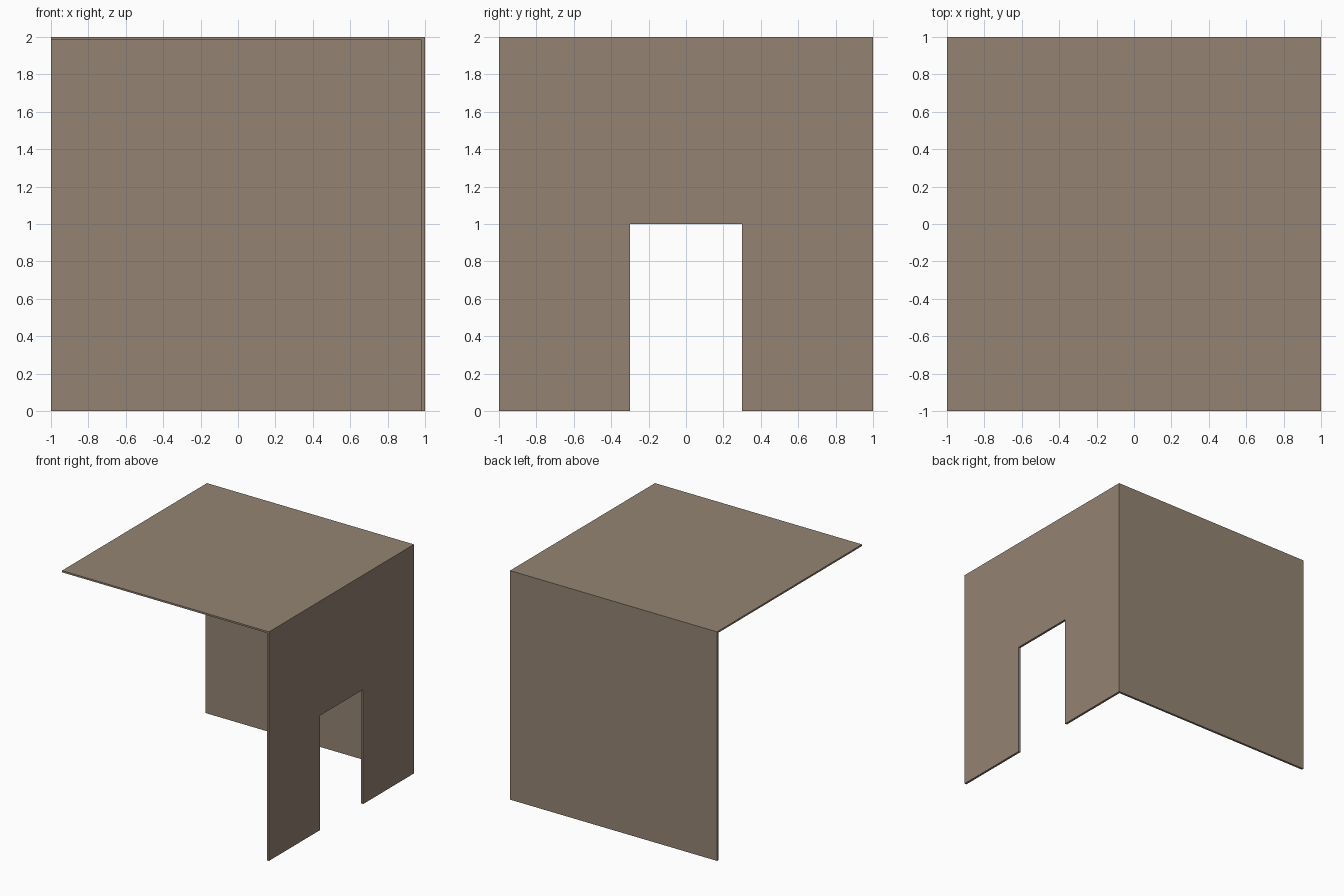
import bpy
import bmesh

cube = bpy.data.objects.get("Cube")
if cube:
    bpy.data.objects.remove(cube, do_unlink=True)

WALL = 0.02       # wall thickness
ROOF = 0.015      # roof thickness
TOP = 2.0 - ROOF  # underside of the roof

# Single flat colour
taupe = bpy.data.materials.new("warm_taupe")
taupe.use_nodes = True
colour = (0.296, 0.231, 0.171, 1.0)
taupe.diffuse_color = colour
bsdf = taupe.node_tree.nodes["Principled BSDF"]
bsdf.inputs["Base Color"].default_value = colour
bsdf.inputs["Roughness"].default_value = 0.9


def panel(name, outline, depth):
    """Extrude a flat outline along the depth vector into a solid panel."""
    bm = bmesh.new()
    face = bm.faces.new([bm.verts.new(p) for p in outline])
    ext = bmesh.ops.extrude_face_region(bm, geom=[face], use_keep_orig=True)
    verts = [g for g in ext["geom"] if isinstance(g, bmesh.types.BMVert)]
    bmesh.ops.translate(bm, verts=verts, vec=depth)
    bmesh.ops.recalc_face_normals(bm, faces=bm.faces[:])
    mesh = bpy.data.meshes.new(name)
    bm.to_mesh(mesh)
    bm.free()
    mesh.materials.append(taupe)
    obj = bpy.data.objects.new(name, mesh)
    bpy.context.collection.objects.link(obj)
    return obj


# Flat roof over the whole footprint
panel("roof", [(-1, -1, TOP), (1, -1, TOP), (1, 1, TOP), (-1, 1, TOP)], (0, 0, ROOF))

# Solid back wall, butting against the doorway wall
inner = 1 - WALL
panel("back_wall", [(-1, inner, 0), (inner, inner, 0), (inner, inner, TOP), (-1, inner, TOP)],
      (0, WALL, 0))

# Left side wall with a doorway notched up from the ground
profile = [(-1, 0), (-0.3, 0), (-0.3, 1), (0.3, 1), (0.3, 0), (1, 0), (1, TOP), (-1, TOP)]
panel("doorway_wall", [(inner, y, z) for y, z in profile], (WALL, 0, 0))
